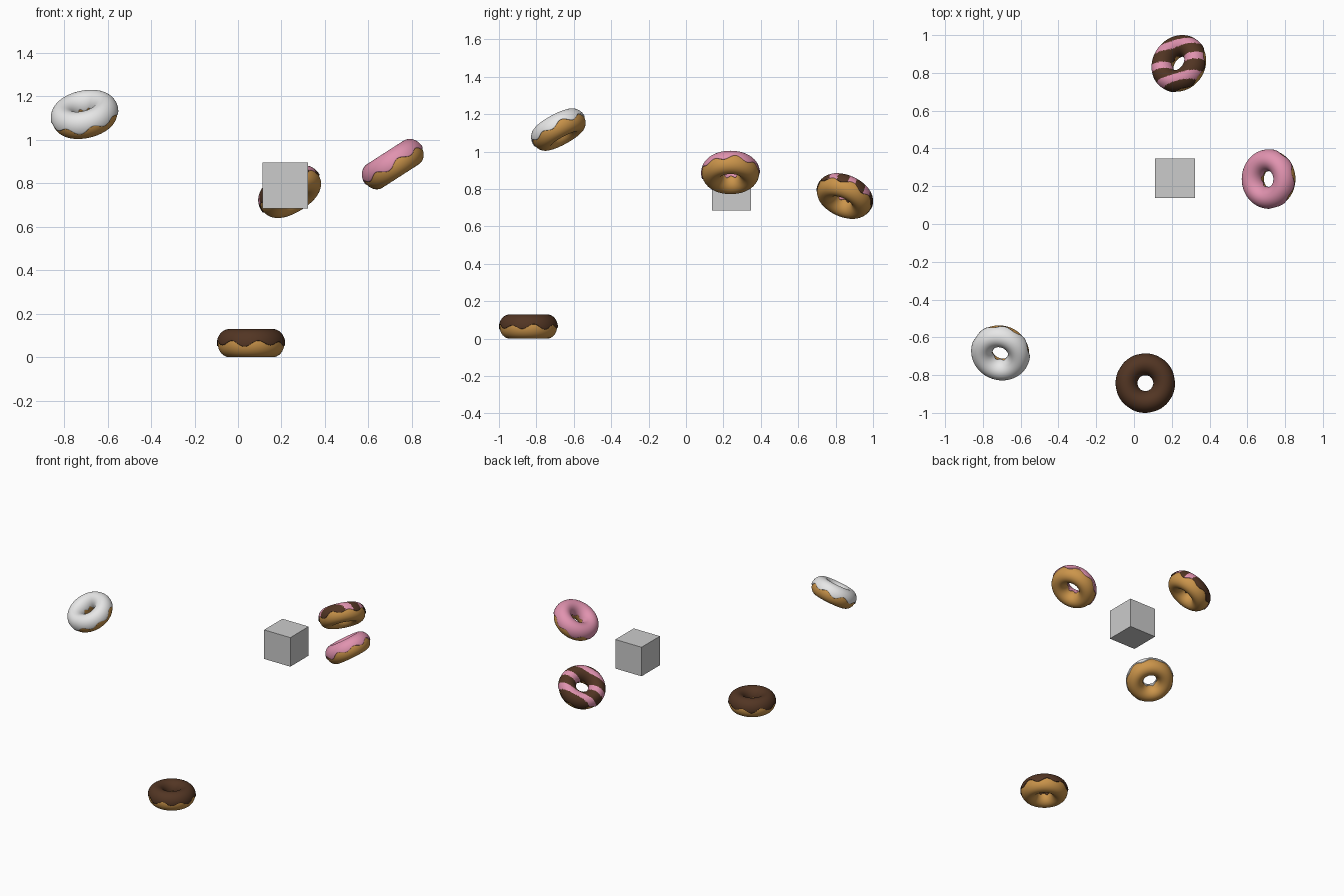
import bpy, bmesh, math
from mathutils import Vector, Matrix

if "Cube" in bpy.data.objects:
    bpy.data.objects.remove(bpy.data.objects["Cube"])

RING = 0.0995                    # ring radius
DOUGH = (0.0535, 0.0620)         # tube half width, half height
ICING = (0.0580, 0.0675)
SEG, ROWS = 144, 36


def material(name, rgb):
    m = bpy.data.materials.new(name)
    m.diffuse_color = (*rgb, 1.0)
    m.use_nodes = True
    m.node_tree.nodes["Principled BSDF"].inputs["Base Color"].default_value = m.diffuse_color
    return m


dough_mat = material("golden dough", (0.60, 0.30, 0.07))
choc_mat = material("chocolate", (0.085, 0.036, 0.017))
pink_mat = material("pink", (0.75, 0.29, 0.43))
white_mat = material("white", (0.80, 0.80, 0.80))
grey_mat = material("grey", (0.60, 0.60, 0.60))


def sweep(name, section, closed, matrix, mats, pick=None):
    """Revolve a section, given as section(u) -> [(radius, z)], about z."""
    bm = bmesh.new()
    rings = []
    for i in range(SEG):
        u = 2 * math.pi * i / SEG
        rings.append([bm.verts.new((r * math.cos(u), r * math.sin(u), z))
                      for r, z in section(u)])
    n = len(rings[0])
    for i in range(SEG):
        a, b = rings[i], rings[(i + 1) % SEG]
        for j in range(n if closed else n - 1):
            k = (j + 1) % n
            f = bm.faces.new((a[j], b[j], b[k], a[k]))
            f.smooth = True
            if pick:
                f.material_index = pick(f.calc_center_median())
    bm.normal_update()
    bmesh.ops.recalc_face_normals(bm, faces=bm.faces)
    me = bpy.data.meshes.new(name)
    bm.to_mesh(me)
    bm.free()
    for m in mats:
        me.materials.append(m)
    ob = bpy.data.objects.new(name, me)
    ob.matrix_world = matrix
    bpy.context.collection.objects.link(ob)
    return ob


def tube_point(size, a):
    return (RING + size[0] * math.cos(a), size[1] * math.sin(a))


def dough_section(u):
    return [tube_point(DOUGH, 2 * math.pi * j / 32) for j in range(32)]


def icing_section(u):
    # wavy dripping edge outside and inside, tucked into the dough
    outer = 0.02 + 0.17 * math.sin(8 * u) + 0.06 * math.sin(5 * u + 1)
    inner = math.pi - 0.05 - 0.12 * math.sin(6 * u + 2)
    inside = (DOUGH[0] - 0.002, DOUGH[1] - 0.002)
    pts = [tube_point(inside, outer)]
    for j in range(ROWS + 1):
        pts.append(tube_point(ICING, outer + (inner - outer) * j / ROWS))
    pts.append(tube_point(inside, inner))
    return pts


def donut(name, centre, axis, icing_mat, stripe_mat=None):
    rot = Vector((0, 0, 1)).rotation_difference(Vector(axis).normalized()).to_matrix()
    matrix = Matrix.Translation(centre) @ rot.to_4x4()
    sweep(name + "_dough", dough_section, True, matrix, [dough_mat])
    mats, pick = [icing_mat], None
    if stripe_mat:
        mats.append(stripe_mat)
        tilt = math.radians(17)
        across = Vector((-math.sin(tilt), math.cos(tilt), 0))

        def pick(c):
            # parallel diagonal stripes across the icing
            s = across.dot(rot @ Vector((c.x, c.y, 0)))
            return 1 if (s + 0.008 + 0.017) % 0.085 < 0.034 else 0
    sweep(name + "_icing", icing_section, False, matrix, mats, pick)


donut("chocolate_donut", (0.06, -0.8425, 0.062), (0, 0, 1), choc_mat)
donut("pink_donut", (0.715, 0.238, 0.886), (-0.54, 0, 0.84), pink_mat)
donut("striped_donut", (0.240, 0.848, 0.760), (-0.49, 0.36, 0.79), choc_mat, pink_mat)
donut("white_donut", (-0.706, -0.680, 1.115), (-0.20, -0.47, 0.86), white_mat)

# plain floating cube
bpy.ops.mesh.primitive_cube_add(size=0.21, location=(0.217, 0.243, 0.790))
cube = bpy.context.object
cube.name = "cube"
cube.data.materials.append(grey_mat)
